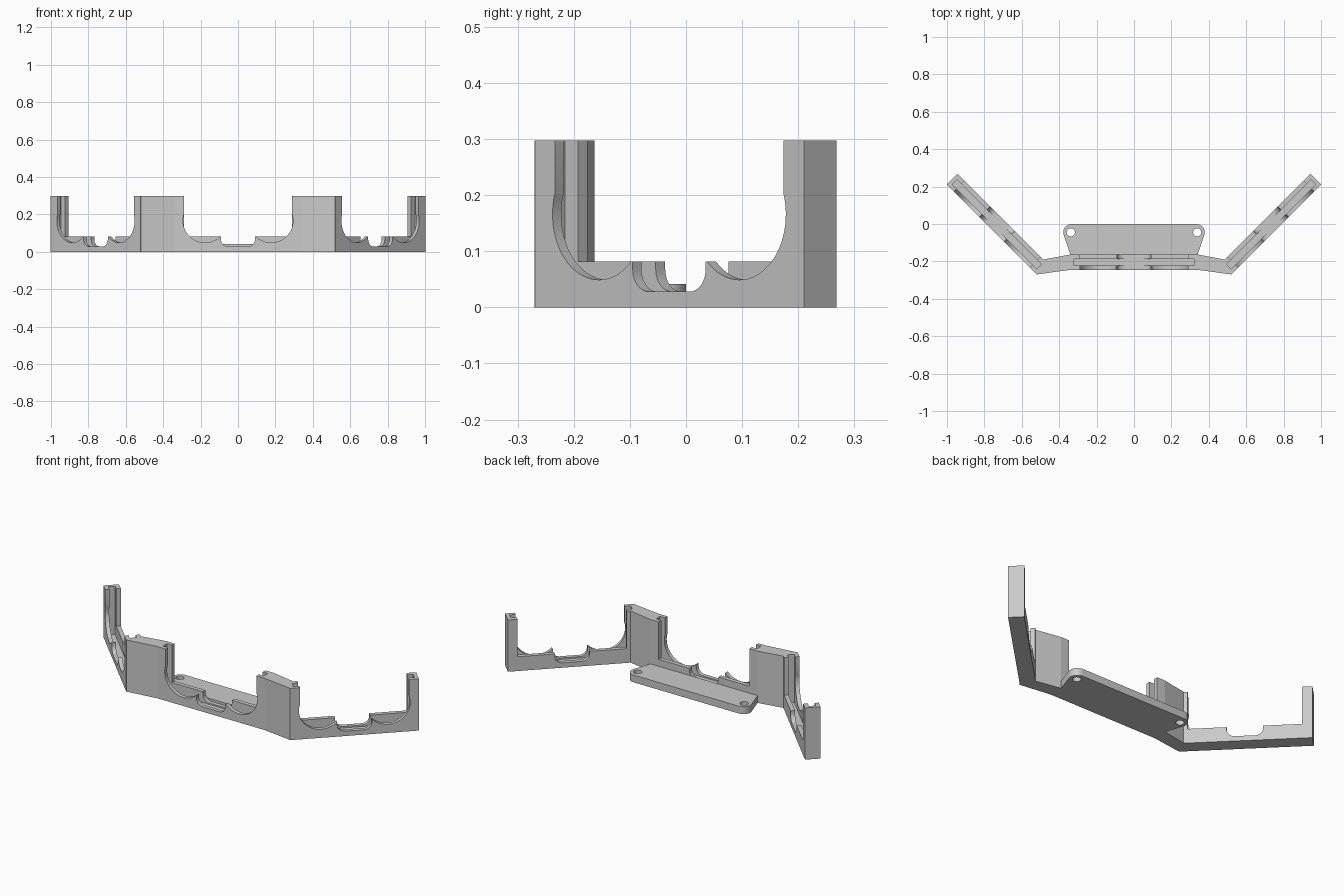
import bpy, bmesh
from math import cos, sin, radians, asin, acos, degrees
from mathutils import Matrix

cube = bpy.data.objects.get("Cube")
if cube:
    bpy.data.objects.remove(cube, do_unlink=True)

grey = bpy.data.materials.new("plain grey")
grey.use_nodes = True
colour = (0.59, 0.59, 0.59, 1)
grey.diffuse_color = colour
grey.node_tree.nodes["Principled BSDF"].inputs["Base Color"].default_value = colour

HEIGHT = 0.297
RIM = 0.082
THICK = 0.082
HALF = 0.34


def arc(cx, cy, r, start, end, steps):
    angles = [radians(start + (end - start) * i / steps) for i in range(steps + 1)]
    return [(cx + r * cos(a), cy + r * sin(a)) for a in angles]


def mirrored(points):
    """Close a right-hand half outline with its mirror image."""
    return points + [(-x, y) for x, y in reversed(points)]


def box(left, right, low, high):
    return [(left, low), (right, low), (right, high), (left, high)]


def prism(name, outline, low, high, matrix=Matrix()):
    """Extrude a flat outline along its local z, then place it."""
    bm = bmesh.new()
    face = bm.faces.new([bm.verts.new((x, y, low)) for x, y in outline])
    top = bmesh.ops.extrude_face_region(bm, geom=[face])["geom"]
    bmesh.ops.translate(bm, vec=(0, 0, high - low),
                        verts=[v for v in top if isinstance(v, bmesh.types.BMVert)])
    bm.transform(matrix)
    bmesh.ops.recalc_face_normals(bm, faces=bm.faces)
    mesh = bpy.data.meshes.new(name)
    bm.to_mesh(mesh)
    bm.free()
    mesh.materials.append(grey)
    obj = bpy.data.objects.new(name, mesh)
    bpy.context.collection.objects.link(obj)
    return obj


def carve(body, cutters):
    """Subtract the cutters for good, remove them and smooth the curves."""
    for cutter in cutters:
        mod = body.modifiers.new("cut", "BOOLEAN")
        mod.operation = "DIFFERENCE"
        mod.solver = "EXACT"
        mod.object = cutter
    graph = bpy.context.evaluated_depsgraph_get()
    mesh = bpy.data.meshes.new_from_object(body.evaluated_get(graph))
    body.modifiers.clear()
    body.data = mesh
    for cutter in cutters:
        bpy.data.objects.remove(cutter, do_unlink=True)
    bpy.ops.object.select_all(action="DESELECT")
    body.select_set(True)
    bpy.context.view_layer.objects.active = body
    bpy.ops.object.shade_smooth_by_angle(angle=radians(25))


# Outlines of the openings, across the holder and upwards
R, CX, CZ, EDGE = 0.117, 0.177, 0.166, 0.288
upper = degrees(acos((EDGE - CX) / R))
dip = degrees(asin((CZ - RIM) / R))
front_opening = mirrored([(EDGE, 0.4)] + arc(CX, CZ, R, upper, dip - 180, 28))
slot = mirrored([(0.092, 0.15)] + arc(0.052, 0.068, 0.04, 0, -90, 8))

# One straight holder, front face on local y = 0, cut with all its openings
upright = Matrix(((1, 0, 0, 0), (0, 0, 1, 0), (0, 1, 0, 0), (0, 0, 0, 1)))
centre = prism("centre_holder", box(-HALF, HALF, 0, THICK), 0, HEIGHT)
carve(centre, [
    prism("front_cutter", front_opening, -0.06, 0.03, upright),
    prism("groove_cutter", box(-0.32, 0.32, 0.02, 0.4), 0.022, 0.058, upright),
    prism("rear_cutter", box(-EDGE, EDGE, RIM, 0.4), 0.05, 0.12, upright),
    prism("slot_cutter", slot, -0.07, 0.13, upright),
    prism("notch_cutter", box(-0.322, -0.28, 0.096, 0.232), 0.045, 0.11, upright),
])

# The same holder swung out on each side
centre.location = (0, -0.245, 0)
for name, side in (("left_wing", 1), ("right_wing", -1)):
    wing = bpy.data.objects.new(name, centre.data)
    wing.location = (side * 0.761, -0.03, 0)
    wing.rotation_euler.z = side * radians(45)
    bpy.context.collection.objects.link(wing)

# Solid corner blocks joining the holders
corner = [(HALF, -0.245), (0.522, -0.27), (0.463, -0.212), (0.485, -0.19), (HALF, -0.163)]
for name, side in (("left_corner", 1), ("right_corner", -1)):
    prism(name, [(side * x, y) for x, y in corner], 0, HEIGHT)

# Mounting plate behind the centre, with rounded ears and screw holes
plate = prism("mounting_plate", mirrored(
    [(0.34, -0.164)] + arc(0.333, -0.045, 0.045, -15, 90, 12)), 0, 0.042)
carve(plate, [prism("screw_hole", arc(side * 0.338, -0.045, 0.022, 0, 345, 23), -0.1, 0.1)
              for side in (-1, 1)])
